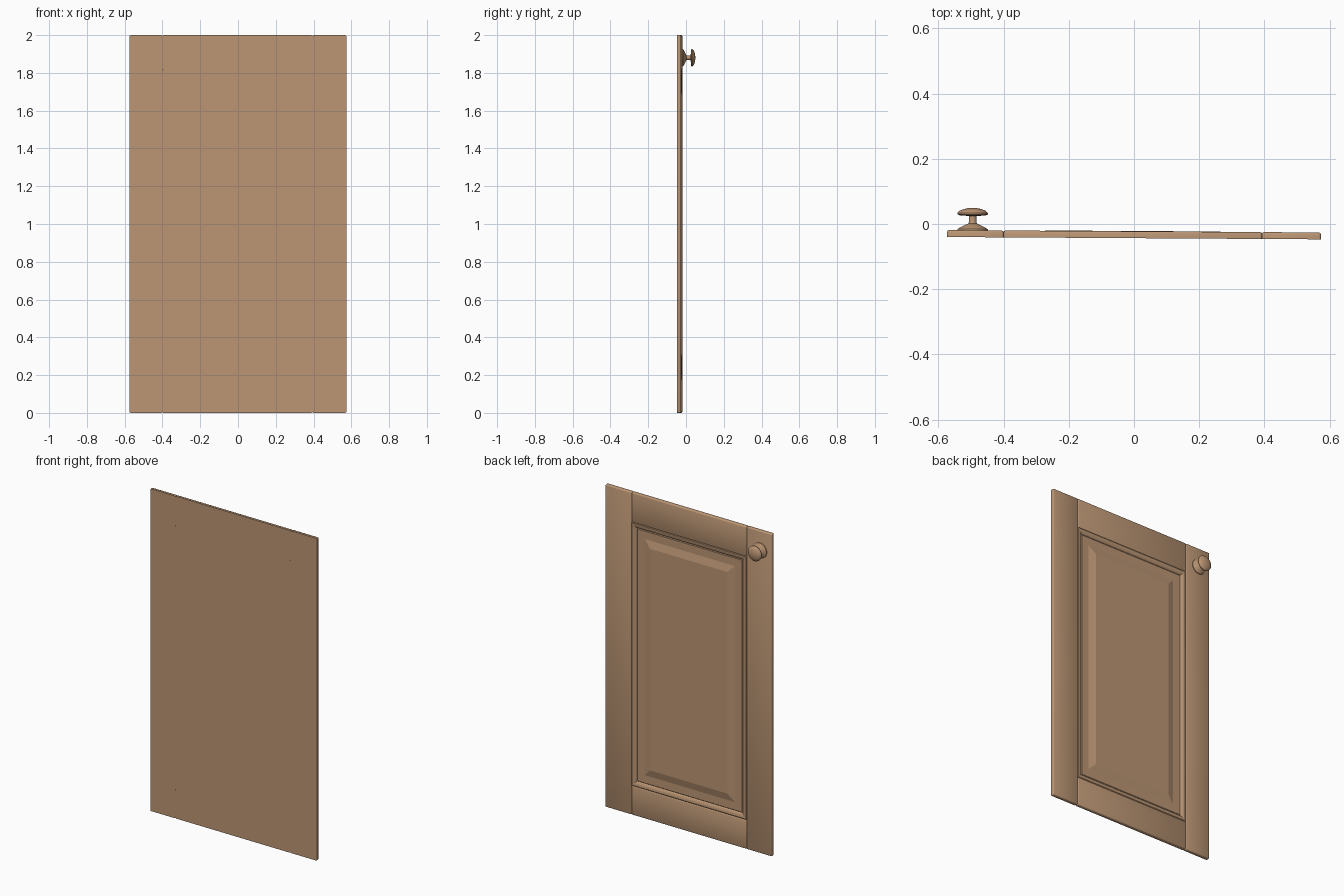
import bpy, bmesh, math
from mathutils import Matrix

if "Cube" in bpy.data.objects:
    bpy.data.objects.remove(bpy.data.objects["Cube"])

FRONT, BACK = -0.0435, -0.0225      # door slab faces before the slight swing
SWING = Matrix.Rotation(-0.0062, 4, 'Z')

wood = bpy.data.materials.new("warm_wood")
wood.diffuse_color = (0.50, 0.305, 0.175, 1)
wood.use_nodes = True
wood.node_tree.nodes["Principled BSDF"].inputs["Base Color"].default_value = wood.diffuse_color

def finish(bm, name, smooth=None):
    bmesh.ops.recalc_face_normals(bm, faces=bm.faces)
    bm.transform(SWING)
    me = bpy.data.meshes.new(name)
    bm.to_mesh(me)
    bm.free()
    ob = bpy.data.objects.new(name, me)
    bpy.context.collection.objects.link(ob)
    me.materials.append(wood)
    if smooth:
        bpy.ops.object.select_all(action='DESELECT')
        ob.select_set(True)
        bpy.context.view_layer.objects.active = ob
        bpy.ops.object.shade_smooth_by_angle(angle=math.radians(smooth))
    return ob

def board(name, x0, x1, z0, z1):
    # plank with every edge eased except around the flat front face
    bm = bmesh.new()
    bmesh.ops.create_cube(bm, size=1)
    for v in bm.verts:
        v.co.x = x1 if v.co.x > 0 else x0
        v.co.y = BACK if v.co.y > 0 else FRONT
        v.co.z = z1 if v.co.z > 0 else z0
    edges = [e for e in bm.edges if any(v.co.y > FRONT + 0.001 for v in e.verts)]
    bmesh.ops.bevel(bm, geom=edges, offset=0.006, segments=2, profile=0.5, affect='EDGES')
    finish(bm, name, 50)

# frame
L, R = -0.400, 0.393
board("knob_side_stile", -0.574, L, 0, 2)
board("hinge_side_stile", R, 0.574, 0, 2)
board("bottom_rail", L, R, 0, 0.18)
board("top_rail", L, R, 1.815, 2)

# centre panel: nested rectangles (inset, y) for moulding, flat and raised field
rings = [(0, FRONT), (0, BACK - 0.004), (0.004, BACK - 0.001), (0.010, BACK - 0.001),
         (0.020, BACK - 0.003), (0.028, BACK - 0.007), (0.032, BACK - 0.014),
         (0.036, BACK - 0.010), (0.085, BACK - 0.010), (0.13, BACK + 0.001)]
bm = bmesh.new()
loops = []
for i, y in rings:
    loops.append([bm.verts.new((x, y, z)) for x, z in
                  ((L + i, 0.18 + i), (R - i, 0.18 + i), (R - i, 1.815 - i), (L + i, 1.815 - i))])
for a, b in zip(loops, loops[1:]):
    for k in range(4):
        bm.faces.new((a[k], a[(k + 1) % 4], b[(k + 1) % 4], b[k]))
bm.faces.new(loops[0])
bm.faces.new(loops[-1])
finish(bm, "raised_panel")

# turned knob: (radius, height above the door back)
profile = [(0, 0), (0.047, 0), (0.046, 0.004), (0.036, 0.010), (0.024, 0.016), (0.013, 0.021),
           (0.012, 0.024), (0.012, 0.044), (0.040, 0.046), (0.047, 0.049), (0.047, 0.053),
           (0.040, 0.060), (0.028, 0.065), (0.014, 0.068), (0, 0.069)]
bm = bmesh.new()
vs = [bm.verts.new((r, 0, h)) for r, h in profile]
es = [bm.edges.new(p) for p in zip(vs, vs[1:])]
bmesh.ops.spin(bm, geom=vs + es, cent=(0, 0, 0), axis=(0, 0, 1),
               angle=math.tau, steps=32, use_merge=True)
bmesh.ops.remove_doubles(bm, verts=bm.verts, dist=1e-5)
bm.transform(Matrix.Translation((-0.495, BACK, 1.88)) @ Matrix.Rotation(-math.pi / 2, 4, 'X'))
finish(bm, "knob", 40)
